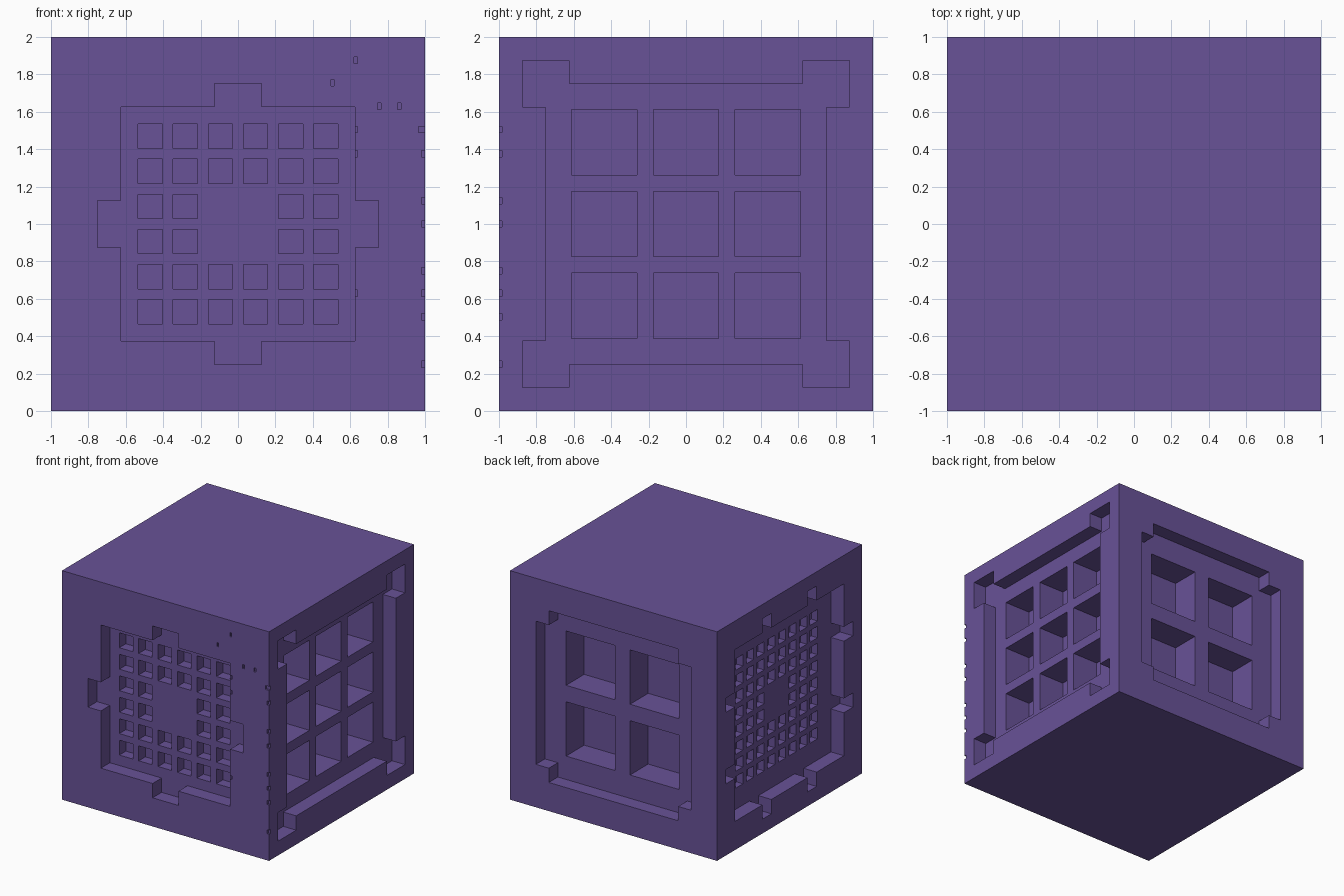
import bpy
import bmesh
import math
from mathutils import Matrix, Vector

if "Cube" in bpy.data.objects:
    bpy.data.objects.remove(bpy.data.objects["Cube"])

PURPLE = bpy.data.materials.new("matte purple")
PURPLE.diffuse_color = (0.14, 0.085, 0.31, 1.0)
PURPLE.use_nodes = True
PURPLE.node_tree.nodes["Principled BSDF"].inputs["Base Color"].default_value = PURPLE.diffuse_color


def make_object(name, bm):
    bmesh.ops.recalc_face_normals(bm, faces=bm.faces)
    mesh = bpy.data.meshes.new(name)
    bm.to_mesh(mesh)
    bm.free()
    mesh.materials.append(PURPLE)
    obj = bpy.data.objects.new(name, mesh)
    bpy.context.collection.objects.link(obj)
    return obj


def on_side(u, v, depth, turn):
    """Side coordinates (right, up, inward) to world; turn 0 is the front."""
    return Matrix.Rotation(math.radians(turn), 3, 'Z') @ Vector((u, depth - 1, v + 1))


def add_prism(bm, outline, d0, d1, turn):
    rings = [[bm.verts.new(on_side(u, v, d, turn)) for u, v in outline] for d in (d0, d1)]
    for ring in rings:
        bm.faces.new(ring)
    n = len(outline)
    for i in range(n):
        j = (i + 1) % n
        bm.faces.new((rings[0][i], rings[0][j], rings[1][j], rings[1][i]))


def rect(u, v, w, h):
    return [(u - w / 2, v - h / 2), (u + w / 2, v - h / 2),
            (u + w / 2, v + h / 2), (u - w / 2, v + h / 2)]


def fourfold(quarter):
    """Repeat a quarter outline by quarter turns."""
    pts, cur = [], quarter
    for _ in range(4):
        pts += cur
        cur = [(-v, u) for u, v in cur]
    return pts


def cut(body, name, bm):
    cutter = make_object(name, bm)
    cutter.hide_render = True
    mod = body.modifiers.new(name, 'BOOLEAN')
    mod.operation = 'DIFFERENCE'
    mod.solver = 'EXACT'
    mod.object = cutter
    bpy.context.view_layer.objects.active = body
    bpy.ops.object.modifier_apply(modifier=mod.name)
    bpy.data.objects.remove(cutter, do_unlink=True)


# Cube body
bm = bmesh.new()
bmesh.ops.create_cube(bm, size=2, matrix=Matrix.Translation((0, 0, 1)))
cube = make_object("cube_body", bm)

# Each side: turn, quarter outline of recess, grid count, pitch, hole size, hole depth, empty middle
RECESS = 0.125
sides = {
    "front": (0, [(.75, -.125), (.75, .125), (.625, .125), (.625, .625), (.125, .625)],
              6, .1875, .13, .09, True),
    "right": (90, [(.75, -.625), (.75, .625), (.875, .625), (.875, .875), (.625, .875)],
              3, .4375, .35, .25, False),
    "back": (180, [(.75, -.625), (.75, .625), (.625, .625)],
             2, .618, .474, .25, False),
    "left": (270, [(.75, -.25), (.75, .25), (.875, .25), (.875, .375), (.75, .375),
                   (.75, .75), (.375, .75), (.375, .875), (.25, .875)],
             8, .147, .1, .06, True),
}

for side, (turn, quarter, n, pitch, size, depth, hollow) in sides.items():
    # Stepped recess
    bm = bmesh.new()
    add_prism(bm, fourfold(quarter), -0.1, RECESS, turn)
    cut(cube, side + "_recess_cutter", bm)
    # Grid of square pockets in the recess floor
    bm = bmesh.new()
    for i in range(n):
        for j in range(n):
            if hollow and i in (n // 2 - 1, n // 2) and j in (n // 2 - 1, n // 2):
                continue
            u, v = ((k - (n - 1) / 2) * pitch for k in (i, j))
            add_prism(bm, rect(u, v, size, size), 0.05, RECESS + depth, turn)
    cut(cube, side + "_pocket_cutter", bm)

# Small worn nicks on the front, along the right edge and beside the recess
bm = bmesh.new()
for x, z in [(.505, 1.755), (.63, 1.875), (.755, 1.63), (.863, 1.63)]:
    add_prism(bm, rect(x, z - 1, .018, .034), -0.05, 0.017, 0)
for z in (1.505, 1.375, 1.125, 1.0, .75, .63, .505, .25):
    left = .965 if z > 1.5 else .982
    add_prism(bm, rect((left + 1.05) / 2, z - 1, 1.05 - left, .034), -0.05, 0.017, 0)
for z in (1.505, 1.375, .63):
    add_prism(bm, rect(.62, z - 1, .04, .034), -0.05, 0.017, 0)
cut(cube, "nick_cutter", bm)
